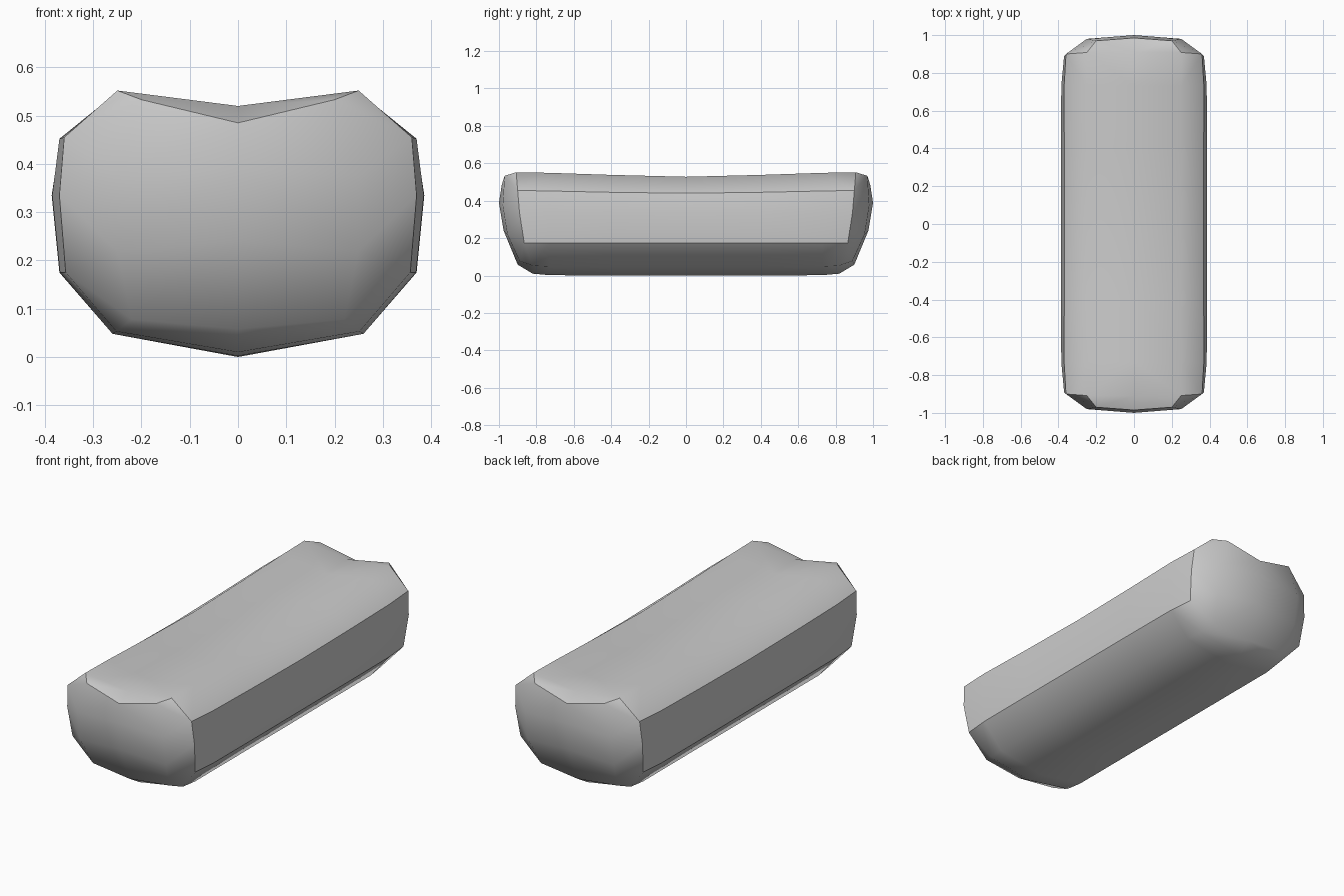
import bpy
import bmesh

if "Cube" in bpy.data.objects:
    bpy.data.objects.remove(bpy.data.objects["Cube"])

# Half cross-sections (x, z) from top centre round to bottom centre, at stations along -y
stations = [
    (0.00, [(0, .497), (.25, .528), (.368, .440), (.386, .335), (.370, .175), (.26, .048), (0, 0)]),
    (0.40, [(0, .505), (.25, .538), (.369, .445), (.386, .335), (.370, .175), (.26, .048), (0, 0)]),
    (0.73, [(0, .515), (.25, .549), (.370, .452), (.385, .335), (.369, .175), (.26, .048), (0, .002)]),
]
# Last ring, whose points sit at differing depths (x, y, z)
end_ring = [(0, -.91, .52), (.25, -.908, .552), (.36, -.90, .455), (.370, -.89, .335),
            (.357, -.865, .175), (.252, -.82, .053), (0, -.82, .010)]
# Domed end panel: centre column and outer column, top to bottom
centre_col = [(0, -.985, .485), (0, -1.0, .39), (0, -.975, .24), (0, -.90, .058)]
outer_col = [(.20, -.97, .533), (.25, -.98, .375), (.25, -.955, .22), (.22, -.89, .078)]

bm = bmesh.new()


def points(coords):
    return [bm.verts.new(c) for c in coords]


rings = [points([(x, -y, z) for x, z in prof]) for y, prof in stations]
rings.append(points(end_ring))
c0, c1 = points(centre_col), points(outer_col)

# Long body
for a, b in zip(rings, rings[1:]):
    for i in range(6):
        bm.faces.new((a[i], b[i], b[i + 1], a[i + 1]))

# End dome
T0, T1, S1, S2, S3, B1, B0 = rings[-1]
bm.faces.new((T0, c0[0], c1[0], T1))
bm.faces.new((T1, c1[0], S1))
bm.faces.new((S1, c1[0], c1[1], S2))
bm.faces.new((S2, c1[1], c1[2], S3))
bm.faces.new((S3, c1[2], c1[3], B1))
bm.faces.new((B1, c1[3], c0[3], B0))
for k in range(3):
    bm.faces.new((c0[k], c0[k + 1], c1[k + 1], c1[k]))

# Smooth shading with seams round the side panels and the top of the end
for f in bm.faces:
    f.smooth = True
seams = [(a[i], b[i]) for a, b in zip(rings, rings[1:]) for i in (2, 4)]
seams += [(S1, S2), (S2, S3), (S1, T1), (T1, c1[0]), (c1[0], c0[0])]
for pair in seams:
    bm.edges.get(pair).smooth = False

mesh = bpy.data.meshes.new("bolster_cushion")
bm.to_mesh(mesh)
bm.free()
cushion = bpy.data.objects.new("bolster_cushion", mesh)
bpy.context.collection.objects.link(cushion)

# The quarter is mirrored left-right and front-back
mirror = cushion.modifiers.new("mirror", 'MIRROR')
mirror.use_axis = (True, True, False)
mirror.merge_threshold = 0.001
